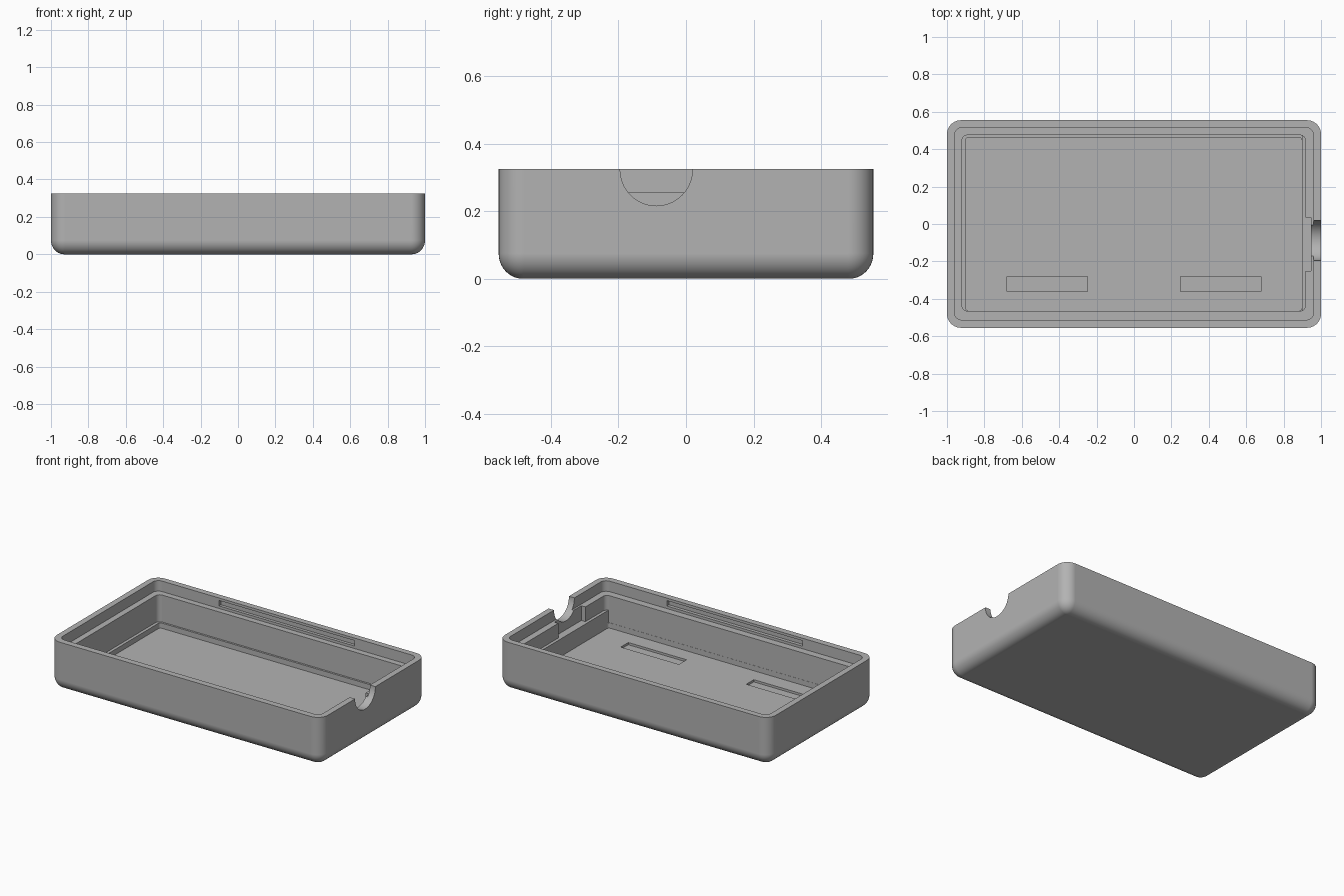
import bpy, bmesh, math
from mathutils import Matrix

old = bpy.data.objects.get("Cube")
if old:
    bpy.data.objects.remove(old, do_unlink=True)

GREY = (0.45, 0.45, 0.45, 1)
mat = bpy.data.materials.new("plain_grey")
mat.use_nodes = True
mat.diffuse_color = GREY
mat.node_tree.nodes["Principled BSDF"].inputs["Base Color"].default_value = GREY

HX, HY, H, R = 1.0, 0.555, 0.325, 0.075
SEG = 10


def finish(bm, name):
    bmesh.ops.recalc_face_normals(bm, faces=bm.faces)
    me = bpy.data.meshes.new(name)
    bm.to_mesh(me)
    bm.free()
    me.materials.append(mat)
    ob = bpy.data.objects.new(name, me)
    bpy.context.collection.objects.link(ob)
    return ob


def ring(bm, x0, x1, y0, y1, r, z):
    """Rounded rectangle of vertices at height z."""
    centres = [(x1 - r, y1 - r), (x0 + r, y1 - r), (x0 + r, y0 + r), (x1 - r, y0 + r)]
    verts = []
    for q, (cx, cy) in enumerate(centres):
        for i in range(SEG + 1):
            a = math.pi / 2 * (q + i / SEG)
            verts.append(bm.verts.new((cx + r * math.cos(a), cy + r * math.sin(a), z)))
    return verts


def box(name, x0, x1, y0, y1, z0, z1):
    bm = bmesh.new()
    bmesh.ops.create_cube(bm, size=1)
    bmesh.ops.scale(bm, vec=(x1 - x0, y1 - y0, z1 - z0), verts=bm.verts)
    bmesh.ops.translate(bm, vec=((x0 + x1) / 2, (y0 + y1) / 2, (z0 + z1) / 2), verts=bm.verts)
    return finish(bm, name)


# Tray: outer skin from the base up, over the rim and down to the floor
bm = bmesh.new()
rings = []
for i in range(SEG + 1):
    a = math.pi / 2 * i / SEG
    d = (R - 0.004) * (1 - math.sin(a))
    rings.append(ring(bm, -HX + d, HX - d, -HY + d, HY - d, R - d, R * (1 - math.cos(a))))
rings.append(ring(bm, -HX, HX, -HY, HY, R, H))
for z in (H, 0.255):                       # thin lip
    rings.append(ring(bm, -0.96, 0.96, -0.513, 0.515, 0.04, z))
for z in (0.255, 0.075):                   # main inner wall
    rings.append(ring(bm, -0.92, 0.917, -0.465, 0.475, 0.03, z))
for z in (0.075, 0.04):                    # low step at the floor
    rings.append(ring(bm, -0.90, 0.897, -0.464, 0.462, 0.015, z))
for lo, hi in zip(rings, rings[1:]):
    n = len(lo)
    for k in range(n):
        bm.faces.new((lo[k], lo[(k + 1) % n], hi[(k + 1) % n], hi[k]))
bm.faces.new(rings[0])
bm.faces.new(rings[-1])
tray = finish(bm, "tray")

# Thickened end wall, then the cut features
tools = [(box("end_wall_step", 0.897, 0.95, -0.48, 0.49, 0.03, 0.157), 'UNION')]
tools.append((box("port_pocket_cutter", 0.87, 0.947, -0.25, 0.035, 0.157, 0.4), 'DIFFERENCE'))

bm = bmesh.new()
bmesh.ops.create_cone(bm, cap_ends=True, segments=64, radius1=0.107, radius2=0.107, depth=0.2,
                      matrix=Matrix.Translation((1.03, -0.088, 0.323)) @ Matrix.Rotation(math.pi / 2, 4, 'Y'))
tools.append((finish(bm, "port_notch_cutter"), 'DIFFERENCE'))

for s in (-1, 1):
    y0, y1 = sorted((s * 0.5, s * 0.535))
    tools.append((box("snap_slot_cutter", -0.5, 0.5, y0, y1, 0.272, 0.308), 'DIFFERENCE'))
    tools.append((box("floor_recess_cutter", s * 0.463 - 0.215, s * 0.463 + 0.215,
                      -0.36, -0.28, 0.025, 0.06), 'DIFFERENCE'))

bpy.context.view_layer.objects.active = tray
for ob, op in tools:
    mod = tray.modifiers.new(ob.name, 'BOOLEAN')
    mod.object, mod.operation, mod.solver = ob, op, 'EXACT'
    bpy.ops.object.modifier_apply(modifier=mod.name)
    bpy.data.objects.remove(ob, do_unlink=True)

# Smooth fillets, crisp edges
bpy.ops.object.select_all(action='DESELECT')
tray.select_set(True)
bpy.ops.object.shade_smooth_by_angle(angle=math.radians(30))
weighted = tray.modifiers.new("weighted_normals", 'WEIGHTED_NORMAL')
weighted.keep_sharp = True
